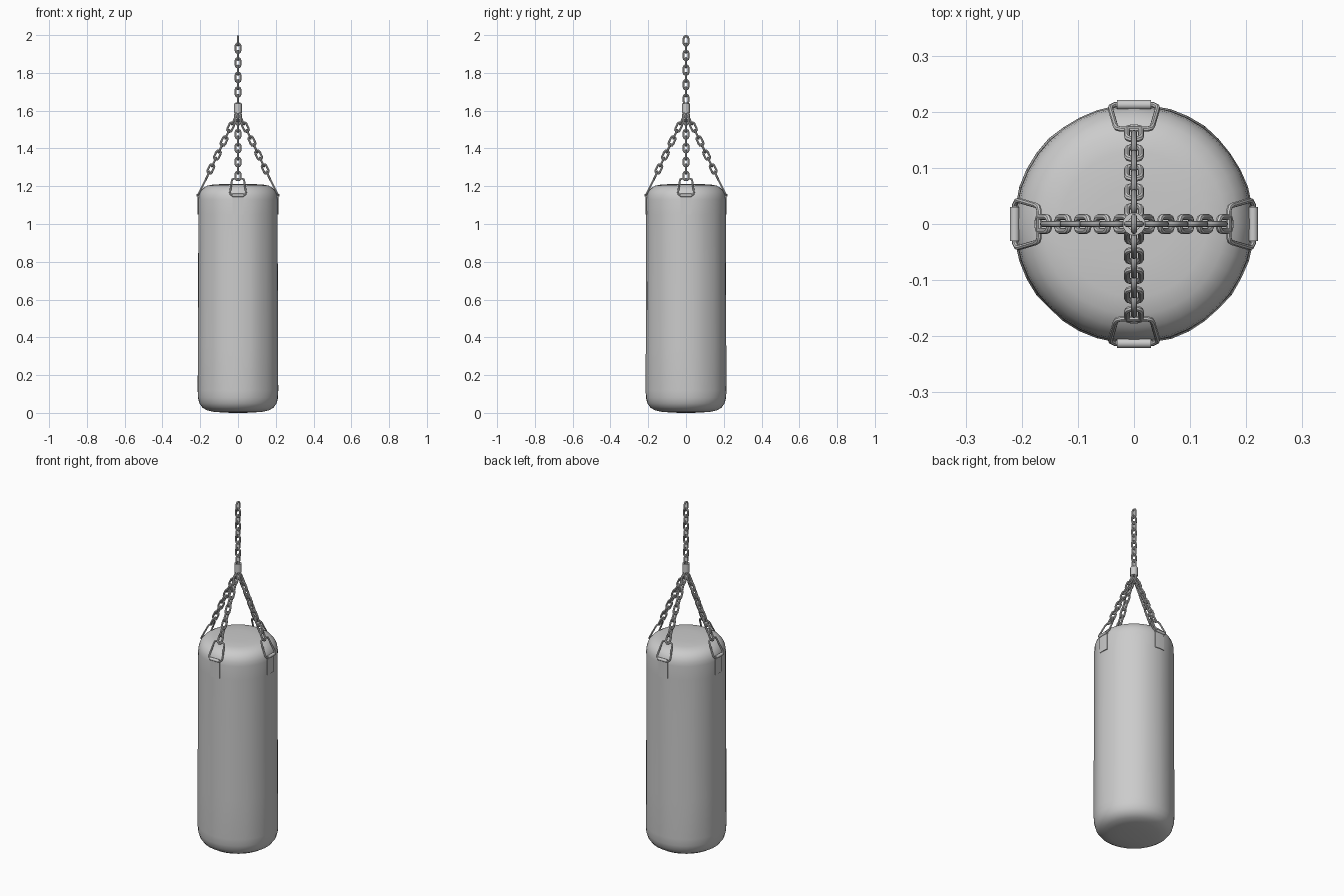
import bpy, bmesh, math, random
from mathutils import Vector, Matrix

if "Cube" in bpy.data.objects:
    bpy.data.objects.remove(bpy.data.objects["Cube"])

random.seed(4)

def finish(name, bm, angle=40):
    bmesh.ops.recalc_face_normals(bm, faces=bm.faces)
    me = bpy.data.meshes.new(name)
    bm.to_mesh(me)
    bm.free()
    ob = bpy.data.objects.new(name, me)
    bpy.context.collection.objects.link(ob)
    bpy.ops.object.select_all(action='DESELECT')
    ob.select_set(True)
    bpy.context.view_layer.objects.active = ob
    bpy.ops.object.shade_smooth_by_angle(angle=math.radians(angle))
    return ob

def bridge(bm, a, b):
    n = len(a)
    for i in range(n):
        bm.faces.new((a[i], a[(i + 1) % n], b[(i + 1) % n], b[i]))

def ring_tube(bm, pts, normal, r, sides=8):
    """Round wire swept along a closed planar loop."""
    n, rings = len(pts), []
    for i, p in enumerate(pts):
        t1 = (p - pts[i - 1]).normalized()
        t2 = (pts[(i + 1) % n] - p).normalized()
        t = (t1 + t2).normalized()
        side = t.cross(normal).normalized() / max(0.5, t.dot(t1))
        rings.append([bm.verts.new(p + r * (math.cos(a) * side + math.sin(a) * normal))
                      for a in (2 * math.pi * k / sides for k in range(sides))])
    for i in range(n):
        bridge(bm, rings[i], rings[(i + 1) % n])

def link(bm, centre, along, across, length, width, r):
    """Stadium-shaped chain link; sizes are outer sizes."""
    rad = width / 2 - r
    half = length / 2 - r - rad
    pts = []
    for k in range(12):
        a = math.pi * (k if k < 6 else k - 6) / 5 + (0 if k < 6 else math.pi)
        s = half if k < 6 else -half
        pts.append(centre + across * rad * math.cos(a) + along * (rad * math.sin(a) + s))
    ring_tube(bm, pts, along.cross(across).normalized(), r)

def chain(name, start, end, count, across, wire=0.0055, width=0.036):
    bm = bmesh.new()
    d = end - start
    along = d.normalized()
    other = along.cross(across)
    pitch = (d.length - 4 * wire) / count
    for i in range(count):
        c = start + along * (2 * wire + pitch * (i + 0.5))
        link(bm, c, along, across if i % 2 == 0 else other, pitch + 4 * wire, width, wire)
    return finish(name, bm)

# Bag body: lathed profile with slight fabric unevenness
profile = [(0.07, 0.001), (0.13, 0.006), (0.165, 0.014), (0.188, 0.028), (0.204, 0.05),
           (0.212, 0.08), (0.214, 0.12), (0.213, 0.35), (0.212, 0.6), (0.211, 0.85),
           (0.211, 1.05), (0.211, 1.13), (0.208, 1.152), (0.2, 1.172), (0.185, 1.19),
           (0.162, 1.203), (0.13, 1.209), (0.07, 1.212)]
N = 40
wob = [random.uniform(-0.0015, 0.0015) for _ in range(N)]
bm = bmesh.new()
prev = None
for j, (r, z) in enumerate(profile):
    k = 1 if 0.1 < z < 1.1 else 0
    cur = [bm.verts.new(((r + k * wob[i]) * math.cos(2 * math.pi * i / N),
                         (r + k * wob[i]) * math.sin(2 * math.pi * i / N), z)) for i in range(N)]
    if prev:
        bridge(bm, prev, cur)
    else:
        first = cur
    prev = cur
for loop, z in ((first, 0.0), (prev, 1.212)):
    c = bm.verts.new((0, 0, z))
    for i in range(N):
        bm.faces.new((loop[i], loop[(i + 1) % N], c))
finish("bag_body", bm, 60)

# Four hangers: strap tab, strap roll, metal ring and chain
for q, tag in enumerate(("right", "back", "left", "front")):
    rot = Matrix.Rotation(q * math.pi / 2, 4, 'Z')
    tan = (rot @ Vector((0, 1, 0)))

    # Strap tab stitched on the side of the bag
    bm = bmesh.new()
    rings = []
    for z in (1.05, 1.15):
        for_z = []
        for r, flip in ((0.2145, 1), (0.207, -1)):
            for u in (-0.03, 0, 0.03):
                u *= flip
                for_z.append(bm.verts.new(rot @ Vector((math.sqrt(r * r - u * u), u, z))))
        rings.append(for_z)
    bridge(bm, *rings)
    bm.faces.new(rings[0])
    bm.faces.new(rings[1])
    finish("strap_tab_" + tag, bm)

    # Strap rolled around the lower bar of the ring
    bm = bmesh.new()
    bmesh.ops.create_cone(bm, cap_ends=True, segments=12, radius1=0.0085, radius2=0.0085,
                          depth=0.06, matrix=rot @ Matrix.Translation((0.2125, 0, 1.152))
                          @ Matrix.Rotation(math.pi / 2, 4, 'X'))
    finish("strap_roll_" + tag, bm)

    # Trapezoid metal ring
    low, high = Vector((0.2125, 0, 1.152)), Vector((0.169, 0, 1.24))
    outline = [(0.034, 0), (0.041, 0.08), (0.042, 0.17), (0.033, 0.87), (0.03, 0.96), (0.023, 1)]
    outline += [(-u, t) for u, t in reversed(outline)]
    pts = [rot @ (low.lerp(high, t) + Vector((0, u, 0))) for u, t in outline]
    normal = rot @ (high - low).cross(Vector((0, 1, 0))).normalized()
    bm = bmesh.new()
    ring_tube(bm, pts, normal, 0.0048)
    finish("ring_" + tag, bm)

    # Hanging chain from ring to swivel
    a, b = rot @ Vector((0.175, 0, 1.226)), rot @ Vector((0.008, 0, 1.578))
    side = rot @ (high - low).normalized().cross(Vector((0, 1, 0)))
    along = (b - a).normalized()
    chain("chain_" + tag, a, b, 9, tan)

# Swivel collar with the loop below it
bm = bmesh.new()
for z, r, h in ((1.612, 0.02, 0.05), (1.64, 0.012, 0.008)):
    bmesh.ops.create_cone(bm, cap_ends=True, segments=16, radius1=r, radius2=r, depth=h,
                          matrix=Matrix.Translation((0, 0, z)))
finish("swivel_collar", bm)
bm = bmesh.new()
for ax in (Vector((1, 0, 0)), Vector((0, 1, 0))):
    link(bm, Vector((0, 0, 1.57)), Vector((0, 0, 1)), ax, 0.06, 0.042, 0.006)
finish("swivel_loop", bm)

# Vertical top chain
chain("top_chain", Vector((0, 0, 1.63)), Vector((0, 0, 2.0)), 9, Vector((0, 1, 0)))
